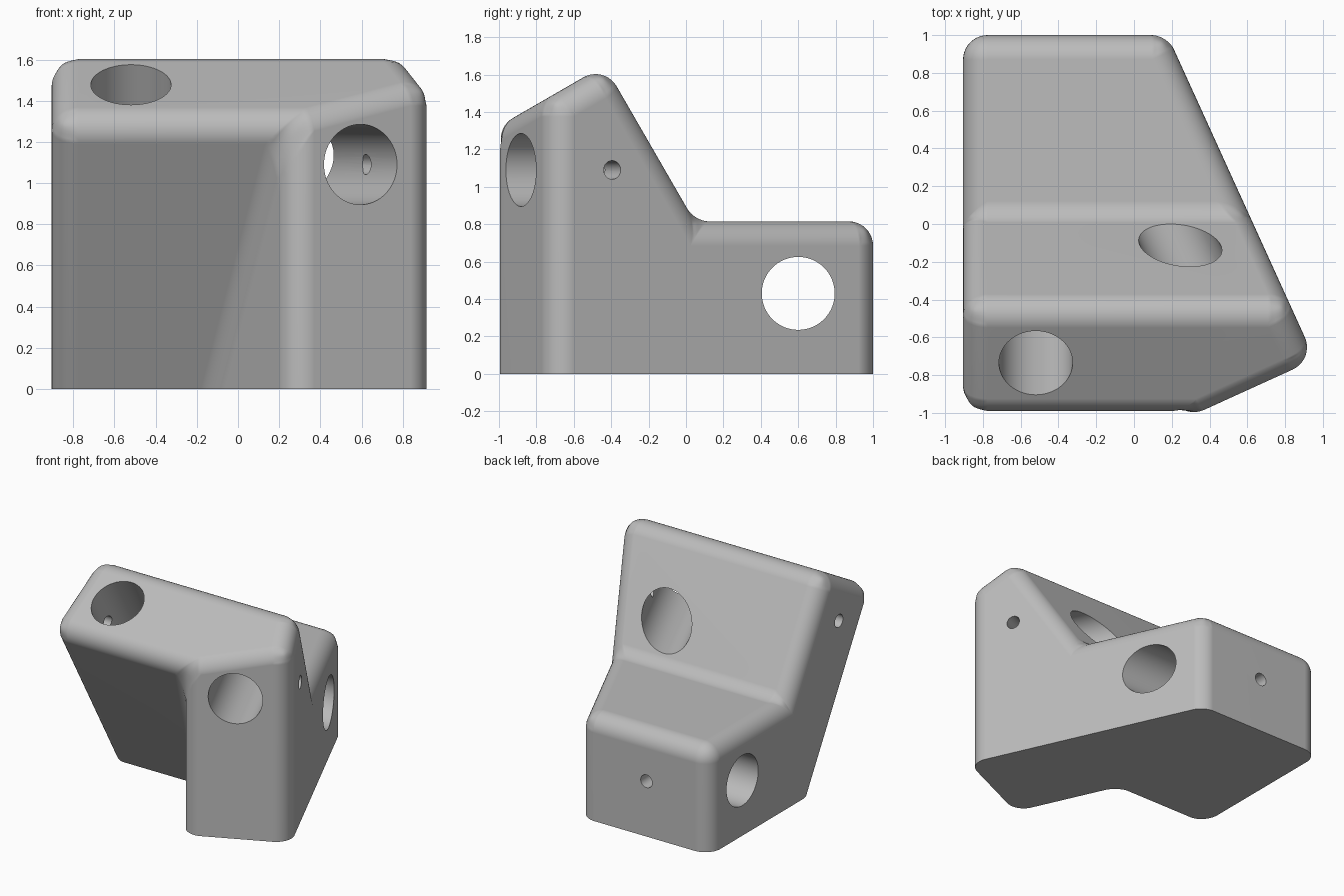
import bpy, bmesh, math
from mathutils import Vector

cube = bpy.data.objects.get("Cube")
if cube:
    bpy.data.objects.remove(cube, do_unlink=True)

# One plain grey for the whole block
GREY = (0.5, 0.5, 0.5, 1)
mat = bpy.data.materials.new("plain grey")
mat.use_nodes = True
mat.diffuse_color = GREY
mat.node_tree.nodes["Principled BSDF"].inputs["Base Color"].default_value = GREY

RADIUS = 0.13      # fillet radius
LEFT = -0.905      # flat side wall
BORE, SCREW = 0.195, 0.05


def wall_x(y):
    """Slanted side wall in plan."""
    return 0.177 + (1 - y) * 0.455


# Side profile of the leaning slab and rear foot
profile = {"toe": (-0.286, 0), "nose": (-1.038, 1.303), "ridge": (-0.436, 1.65),
           "valley": (0.046, 0.815), "shelf": (1, 0.815), "heel": (1, 0)}
points = {}
for name, (y, z) in profile.items():
    points[name + "_l"] = (LEFT, y, z)
    points[name + "_r"] = (wall_x(y), y, z)

# Front column, square to the slanted wall
points.update(toe_r=(-0.09, -0.286, 0), nose_r=(0.2525, -1.038, 1.303),
              column_foot=(0.2525, -1.038, 0), corner_foot=(0.958, -0.717, 0),
              corner_top=(0.958, -0.717, 1.488))
faces = ["toe_l nose_l ridge_l valley_l shelf_l heel_l",
         "toe_l toe_r column_foot corner_foot heel_r heel_l",
         "heel_l heel_r shelf_r shelf_l",
         "shelf_l shelf_r valley_r valley_l",
         "valley_l valley_r ridge_r ridge_l",
         "nose_l nose_r corner_top ridge_r ridge_l",
         "toe_l nose_l nose_r toe_r",
         "toe_r nose_r column_foot",
         "column_foot nose_r corner_top corner_foot",
         "corner_foot corner_top ridge_r valley_r shelf_r heel_r"]

bm = bmesh.new()
verts = {name: bm.verts.new(co) for name, co in points.items()}
for face in faces:
    bm.faces.new([verts[name] for name in face.split()])
bmesh.ops.recalc_face_normals(bm, faces=bm.faces)

# Weight every edge off the ground so that all fillets share one radius
weight = bm.edges.layers.float.new("bevel_weight_edge")
for edge in bm.edges:
    if max(v.co.z for v in edge.verts) > 0.01:
        edge[weight] = math.tan(edge.calc_face_angle() / 2) * 0.8
mesh = bpy.data.meshes.new("bracket_body")
bm.to_mesh(mesh)
bm.free()
mesh.materials.append(mat)
body = bpy.data.objects.new("bracket_body", mesh)
bpy.context.collection.objects.link(body)
bpy.context.view_layer.objects.active = body
body.select_set(True)

bevel = body.modifiers.new("fillets", "BEVEL")
bevel.limit_method = "WEIGHT"
bevel.width = RADIUS / 0.8
bevel.segments = 10
bevel.use_clamp_overlap = False
bpy.ops.object.modifier_apply(modifier=bevel.name)


def drill(name, start, direction, radius, depth, lead=0.3):
    """Cut a round hole from a surface point inward."""
    axis = Vector(direction).normalized()
    bm = bmesh.new()
    bmesh.ops.create_cone(bm, cap_ends=True, segments=64 if radius > 0.1 else 24,
                          radius1=radius, radius2=radius, depth=depth + lead)
    turn = axis.to_track_quat("Z", "Y").to_matrix()
    bmesh.ops.rotate(bm, matrix=turn, verts=bm.verts)
    bmesh.ops.translate(bm, vec=Vector(start) + axis * (depth - lead) / 2, verts=bm.verts)
    data = bpy.data.meshes.new(name)
    bm.to_mesh(data)
    bm.free()
    data.materials.append(mat)
    cutter = bpy.data.objects.new(name, data)
    cutter.hide_render = True
    bpy.context.collection.objects.link(cutter)
    cut = body.modifiers.new(name, "BOOLEAN")
    cut.operation, cut.solver, cut.object = "DIFFERENCE", "EXACT", cutter
    bpy.ops.object.modifier_apply(modifier=cut.name)
    bpy.data.objects.remove(cutter, do_unlink=True)


# Three rod bores, each met by a small set screw hole
along = Vector((-0.455, 1, 0)).normalized()
inward = Vector((-along.y, along.x, 0))
column = Vector((0.595, -0.882, 1.09))
drill("top_bore", (-0.52, -0.735, 1.477), (0, 0.5, -0.866), BORE, 1.1)
drill("column_bore", column, along, BORE, 1.6)
drill("cross_bore", (LEFT, 0.6, 0.43), (1, 0, 0), BORE, 2)
drill("column_screw_hole", column + along * 0.354 - inward * 0.4, inward, SCREW, 0.4)
drill("top_screw_hole", (LEFT, -0.585, 1.217), (1, 0, 0), SCREW, 0.38)
drill("rear_screw_hole", (-0.36, 1, 0.43), (0, -1, 0), SCREW, 0.4)

# Smooth fillets beside flat walls
bpy.ops.object.shade_smooth_by_angle(angle=math.radians(32))
normals = body.modifiers.new("weighted_normals", "WEIGHTED_NORMAL")
normals.keep_sharp = True
